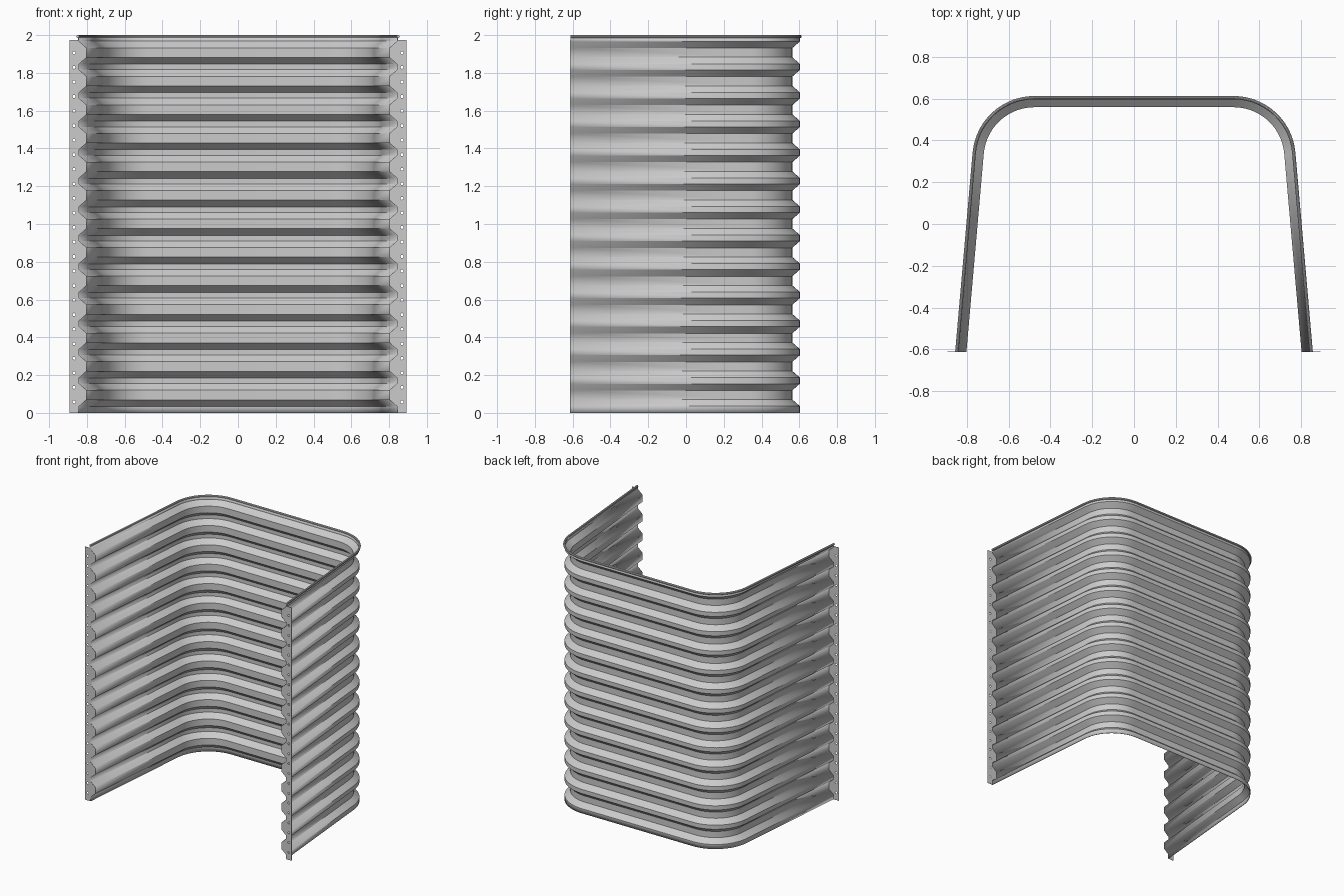
import bpy, bmesh
from math import sin, cos, pi, radians, tan

if "Cube" in bpy.data.objects:
    bpy.data.objects.remove(bpy.data.objects["Cube"])

TILT = radians(5)        # side walls splay outward toward the front
R, XC, YB, YF = 0.285, 0.477, 0.601, -0.612
PERIOD, DEPTH = 0.151, 0.04

# U-shaped plan path: each station is (x, y, offset direction)
half = []
yc = YB - R
for i in range(15):
    a = pi / 2 - (pi / 2 - TILT) * i / 14
    half.append((XC + R * cos(a), yc + R * sin(a), cos(a), sin(a)))
x, y = half[-1][:2]
half.append((x + (y - YF) * tan(TILT), YF, 1 / cos(TILT), 0))
path = [(-x, y, -nx, ny) for x, y, nx, ny in reversed(half)] + half
X_END = half[-1][0]


def sweep(name, profile, closed=False):
    """Sweep an (offset, z) profile along the U path."""
    bm = bmesh.new()
    rows = [[bm.verts.new((x + nx * d, y + ny * d, z)) for d, z in profile]
            for x, y, nx, ny in path]
    n = len(profile)
    for a, b in zip(rows, rows[1:]):
        for j in range(n if closed else n - 1):
            k = (j + 1) % n
            bm.faces.new((a[j], b[j], b[k], a[k]))
    if closed:
        bm.faces.new(rows[0])
        bm.faces.new(rows[-1])
    bmesh.ops.recalc_face_normals(bm, faces=bm.faces)
    me = bpy.data.meshes.new(name)
    bm.to_mesh(me)
    bm.free()
    ob = bpy.data.objects.new(name, me)
    bpy.context.collection.objects.link(ob)
    bpy.ops.object.select_all(action='DESELECT')
    ob.select_set(True)
    bpy.context.view_layer.objects.active = ob
    bpy.ops.object.shade_smooth_by_angle(angle=radians(30))
    return ob


# Corrugated wall: flat crests and valleys joined by sloped bands
wave = [(0, 0)]
for k in range(13):
    z = k * PERIOD
    wave += [(0, z + 0.035), (-DEPTH, z + 0.07),
             (-DEPTH, z + 0.12), (0, z + 0.155)]
wave.append((0, 1.99))
wall = sweep("corrugated_wall", wave)
mod = wall.modifiers.new("sheet_thickness", 'SOLIDIFY')
mod.thickness = 0.004
mod.offset = 0

# Rolled top rim
sweep("top_rim", [(0.004 + 0.008 * cos(2 * pi * i / 10),
                   1.992 + 0.008 * sin(2 * pi * i / 10)) for i in range(10)], True)


def add_loop(curve, pts):
    s = curve.splines.new('POLY')
    s.points.add(len(pts) - 1)
    for p, (x, z) in zip(s.points, pts):
        p.co = (x, z, 0, 1)
    s.use_cyclic_u = True


# Mounting flanges with a row of bolt holes, inner edge following the wall
for side, label in ((-1, "left"), (1, "right")):
    cu = bpy.data.curves.new(label + "_flange", 'CURVE')
    cu.dimensions = '2D'
    cu.fill_mode = 'BOTH'
    cu.extrude = 0.0015
    inner = [(X_END + d / cos(TILT), z) for d, z in wave if z < 1.97] + [(X_END, 1.975)]
    add_loop(cu, [(side * x, z) for x, z in inner + [(0.893, 1.975), (0.893, 0)]])
    for i in range(25):
        zc = 0.058 + 0.077 * i
        add_loop(cu, [(side * (0.868 + 0.008 * cos(pi * j / 6)),
                       zc + 0.008 * sin(pi * j / 6)) for j in range(12)])
    ob = bpy.data.objects.new(label + "_flange", cu)
    ob.rotation_euler.x = pi / 2
    ob.location.y = YF
    bpy.context.collection.objects.link(ob)
    # turn the filled outline into a mesh
    bpy.ops.object.select_all(action='DESELECT')
    ob.select_set(True)
    bpy.context.view_layer.objects.active = ob
    bpy.ops.object.convert(target='MESH')
